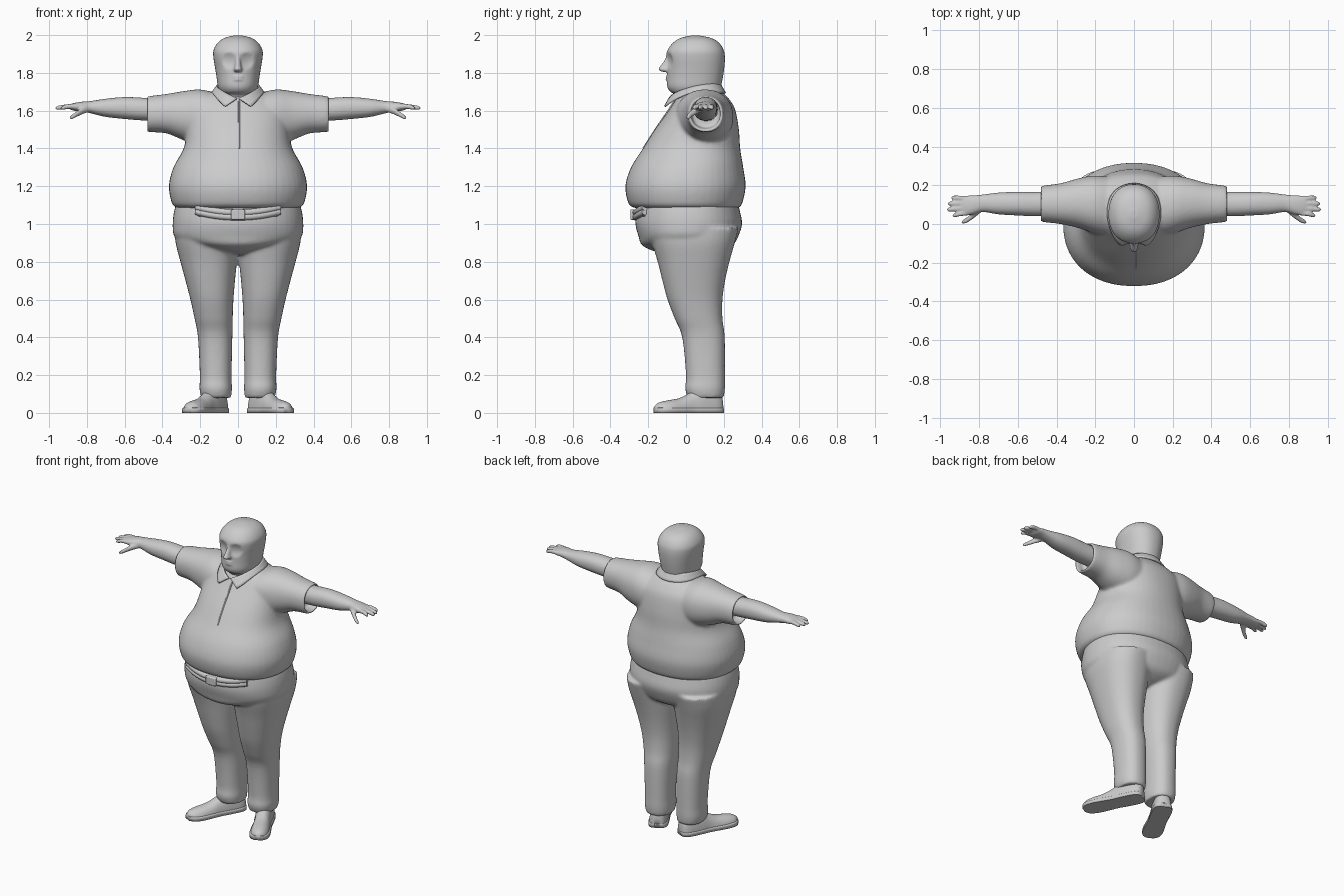
import bpy, bmesh, math
from mathutils import Vector

if "Cube" in bpy.data.objects:
    bpy.data.objects.remove(bpy.data.objects["Cube"])

SEG = 48


def catmull(p0, p1, p2, p3, t):
    return [0.5 * (2 * b + (c - a) * t + (2 * a - 5 * b + 4 * c - d) * t * t
                   + (3 * b - a - 3 * c + d) * t ** 3)
            for a, b, c, d in zip(p0, p1, p2, p3)]


def loft(bm, axis, rings, side=1, power=2.2, steps=4, floor=None):
    """Skin superellipse rings (position, u_min, u_max, v_min, v_max) along x, y or z."""
    full = []
    last = len(rings) - 1
    for i in range(last):
        quad = [rings[max(0, min(last, i + k))] for k in (-1, 0, 1, 2)]
        full += [catmull(*quad, s / steps) for s in range(steps)]
    full.append(rings[-1])
    loops = []
    for pos, u0, u1, v0, v1 in full:
        loop = []
        for k in range(SEG):
            a = 2 * math.pi * k / SEG
            c, s = math.cos(a), math.sin(a)
            u = (u0 + u1) / 2 + (u1 - u0) / 2 * math.copysign(abs(c) ** (2 / power), c)
            v = (v0 + v1) / 2 + (v1 - v0) / 2 * math.copysign(abs(s) ** (2 / power), s)
            x, y, z = {'x': (pos, u, v), 'y': (u, pos, v), 'z': (u, v, pos)}[axis]
            if floor is not None:
                z = max(floor, z)
            loop.append(bm.verts.new((x * side, y, z)))
        loops.append(loop)
    for a, b in zip(loops, loops[1:]):
        for k in range(SEG):
            n = (k + 1) % SEG
            bm.faces.new((a[k], a[n], b[n], b[k]))
    bm.faces.new(loops[0])
    bm.faces.new(loops[-1])


def finish(bm, name, voxel=None, smooth=4):
    bmesh.ops.recalc_face_normals(bm, faces=bm.faces)
    for f in bm.faces:
        f.smooth = True
    me = bpy.data.meshes.new(name)
    bm.to_mesh(me)
    bm.free()
    ob = bpy.data.objects.new(name, me)
    bpy.context.collection.objects.link(ob)
    if voxel:
        m = ob.modifiers.new("fuse", 'REMESH')
        m.mode, m.voxel_size, m.use_smooth_shade = 'VOXEL', voxel, True
        m = ob.modifiers.new("soften", 'SMOOTH')
        m.factor, m.iterations = 0.5, smooth
    return ob


def sym(rows):
    """Rows (pos, half_width, front, back) to symmetric rings."""
    return [(p, -w, w, f, b) for p, w, f, b in rows]


def cord(name, pts, radius):
    cu = bpy.data.curves.new(name, 'CURVE')
    cu.dimensions, cu.bevel_depth, cu.bevel_resolution, cu.use_fill_caps = '3D', radius, 3, True
    sp = cu.splines.new('NURBS')
    sp.points.add(len(pts) - 1)
    for p, co in zip(sp.points, pts):
        p.co = (*co, 1)
    sp.use_endpoint_u, sp.order_u = True, 3
    ob = bpy.data.objects.new(name, cu)
    bpy.context.collection.objects.link(ob)
    return ob


# Shirt: belly and chest fused with two open short sleeves
bm = bmesh.new()
loft(bm, 'z', sym([
    (1.085, .325, -.275, .28), (1.11, .35, -.305, .298), (1.2, .366, -.321, .316),
    (1.3, .342, -.291, .303), (1.4, .288, -.228, .287), (1.5, .27, -.165, .28),
    (1.6, .26, -.092, .262), (1.65, .22, -.06, .237), (1.695, .15, -.03, .195),
    (1.715, .09, 0, .15)]))
for s in (1, -1):
    loft(bm, 'x', [
        (.1, -.07, .24, 1.42, 1.69), (.2, -.05, .25, 1.42, 1.712), (.29, -.02, .235, 1.445, 1.703),
        (.38, 0, .21, 1.48, 1.688), (.478, .012, .196, 1.488, 1.675),
        (.476, .026, .182, 1.502, 1.664), (.42, .03, .18, 1.51, 1.662)], side=s)
finish(bm, "shirt", .01, 6)

# Trousers: hips fused with two legs
bm = bmesh.new()
loft(bm, 'z', sym([
    (1.13, .32, -.25, .27), (1.07, .338, -.262, .285), (1.0, .346, -.268, .297),
    (.93, .335, -.25, .275), (.89, .26, -.235, .25), (.86, .13, -.18, .2), (.84, .06, -.1, .14)]))
for s in (1, -1):
    loft(bm, 'z', [
        (.98, .0, .335, -.2, .28), (.9, .0, .33, -.18, .258), (.8, .006, .305, -.15, .23),
        (.7, .016, .278, -.125, .207), (.6, .024, .252, -.098, .193), (.5, .028, .23, -.06, .193),
        (.4, .03, .212, -.02, .205), (.2, .034, .202, 0, .206), (.13, .032, .204, -.005, .206),
        (.08, .036, .195, .01, .2)], side=s, power=2.3)
finish(bm, "trousers", .01, 6)

# Head with nose, lips, brow and eye sockets
bm = bmesh.new()
loft(bm, 'z', sym([
    (1.62, .10, -.03, .17), (1.68, .09, -.05, .17), (1.70, .096, -.083, .176),
    (1.73, .107, -.1, .186), (1.78, .114, -.1, .196), (1.83, .122, -.1, .203),
    (1.88, .13, -.103, .206), (1.92, .13, -.098, .2), (1.96, .107, -.068, .175),
    (1.985, .072, -.028, .132), (1.998, .02, .03, .07)]))
for v in bm.verts:
    for sx in (-1, 1):
        d = (v.co - Vector((sx * .048, -.095, 1.865))).length
        if d < .045:
            v.co.y += .016 * (1 - (d / .045) ** 2)
loft(bm, 'z', sym([
    (1.905, .014, -.104, -.05), (1.87, .014, -.112, -.05), (1.835, .018, -.138, -.05),
    (1.818, .024, -.146, -.05), (1.806, .018, -.128, -.05)]))
for z in (1.764, 1.780):
    loft(bm, 'z', sym([(z - .009, .02, -.098, -.06), (z, .036, -.108, -.06), (z + .009, .02, -.098, -.06)]))
finish(bm, "head", .006, 4)

# Arms with palm, fingers and thumb
for s, label in ((1, "left"), (-1, "right")):
    bm = bmesh.new()
    loft(bm, 'x', [
        (.38, .045, .17, 1.545, 1.66), (.5, .04, .166, 1.548, 1.668), (.6, .044, .166, 1.556, 1.672),
        (.7, .05, .162, 1.567, 1.663), (.78, .062, .152, 1.586, 1.651), (.83, .05, .148, 1.596, 1.647),
        (.87, .044, .146, 1.6, 1.64), (.892, .055, .136, 1.608, 1.634)], side=s)
    for y0, y1, tip in ((.058, .045, .938), (.083, .075, .966), (.108, .105, .962), (.132, .136, .945)):
        spine = ((.85, y0, 1.621, .013), (.9, y0 * .6 + y1 * .4, 1.622, .013),
                 (tip - .012, y1, 1.615, .011), (tip, y1, 1.613, .005))
        loft(bm, 'x', [(x, y - r, y + r, z - r, z + r) for x, y, z, r in spine], side=s)
    thumb = ((.785, .08, 1.61, .015), (.825, .05, 1.598, .018), (.86, .022, 1.578, .014),
             (.882, .012, 1.565, .011), (.892, .008, 1.56, .005))
    loft(bm, 'x', [(x, y - r, y + r, z - r, z + r) for x, y, z, r in thumb], side=s)
    finish(bm, label + "_arm", .006, 4)

# Shoes, toes turned outward, each with a thin sole
outline = [(-.048, .02, .07), (-.036, .042, .105), (0, .055, .13), (.08, .055, .135), (.14, .052, .105),
           (.2, .056, .078), (.27, .058, .066), (.32, .046, .055), (.345, .018, .038)]
turn = math.radians(27)
for s, label in ((1, "left"), (-1, "right")):
    for part, grow, top in (("shoe", 0, 1), ("sole", .005, 0)):
        bm = bmesh.new()
        loft(bm, 'y', [(d, -w - grow, w + grow, -(h if top else .028), h if top else .028)
                       for d, w, h in outline], power=2.3 if top else 8, floor=0)
        for v in bm.verts:
            x, d = v.co.x, v.co.y
            v.co.x = s * (.106 + d * math.sin(turn) + x * math.cos(turn))
            v.co.y = .145 - d * math.cos(turn) + x * math.sin(turn)
        finish(bm, label + "_" + part)

# Shirt collar: folded strip with two front points
top = [(.004, -.088, 1.664), (.06, -.068, 1.69), (.103, 0, 1.715), (.115, .07, 1.735), (.09, .15, 1.742), (0, .192, 1.742)]
low = [(.068, -.112, 1.622), (.1, -.082, 1.648), (.132, 0, 1.69), (.142, .08, 1.7), (.112, .178, 1.695), (0, .222, 1.69)]
bm = bmesh.new()
rows = [[bm.verts.new(p) for p in row] for row in (top, low)]
for k in range(5):
    bm.faces.new((rows[0][k], rows[0][k + 1], rows[1][k + 1], rows[1][k]))
collar = finish(bm, "collar")
m = collar.modifiers.new("mirror", 'MIRROR')
m.use_clip = True
m = collar.modifiers.new("round", 'SUBSURF')
m.levels = m.render_levels = 2
m.boundary_smooth = 'PRESERVE_CORNERS'
m = collar.modifiers.new("thick", 'SOLIDIFY')
m.thickness, m.offset = .01, 0

# Button strip
cord("button_strip", [(.006, -.062, 1.65), (.006, -.093, 1.6), (.006, -.163, 1.5), (.006, -.226, 1.4)], .005)

# Belt sagging under the belly, with buckle and end loops
belt_pts = [(x, -.262 * (1 - abs(x / .35) ** 2.2) ** (1 / 2.2) - .004, 1.048 + .6 * x * x)
            for x in [-.22 + .044 * k for k in range(11)]]
for dz in (-.012, .012):
    cord("belt_edge", [(x, y, z + dz) for x, y, z in belt_pts], .018)
blocks = [("buckle", 0, -.275, 1.05, .075, .04, .055),
          ("left_belt_loop", .2, -.215, 1.07, .024, .03, .06),
          ("right_belt_loop", -.2, -.215, 1.07, .024, .03, .06)]
for name, x, y, z, w, d, h in blocks:
    bpy.ops.mesh.primitive_cube_add(size=1, location=(x, y, z))
    ob = bpy.context.object
    ob.name, ob.scale = name, (w, d, h)
    bpy.ops.object.transform_apply(location=False, rotation=False, scale=True)
    m = ob.modifiers.new("bevel", 'BEVEL')
    m.width, m.segments = .007, 3
    bpy.ops.object.shade_smooth_by_angle()
